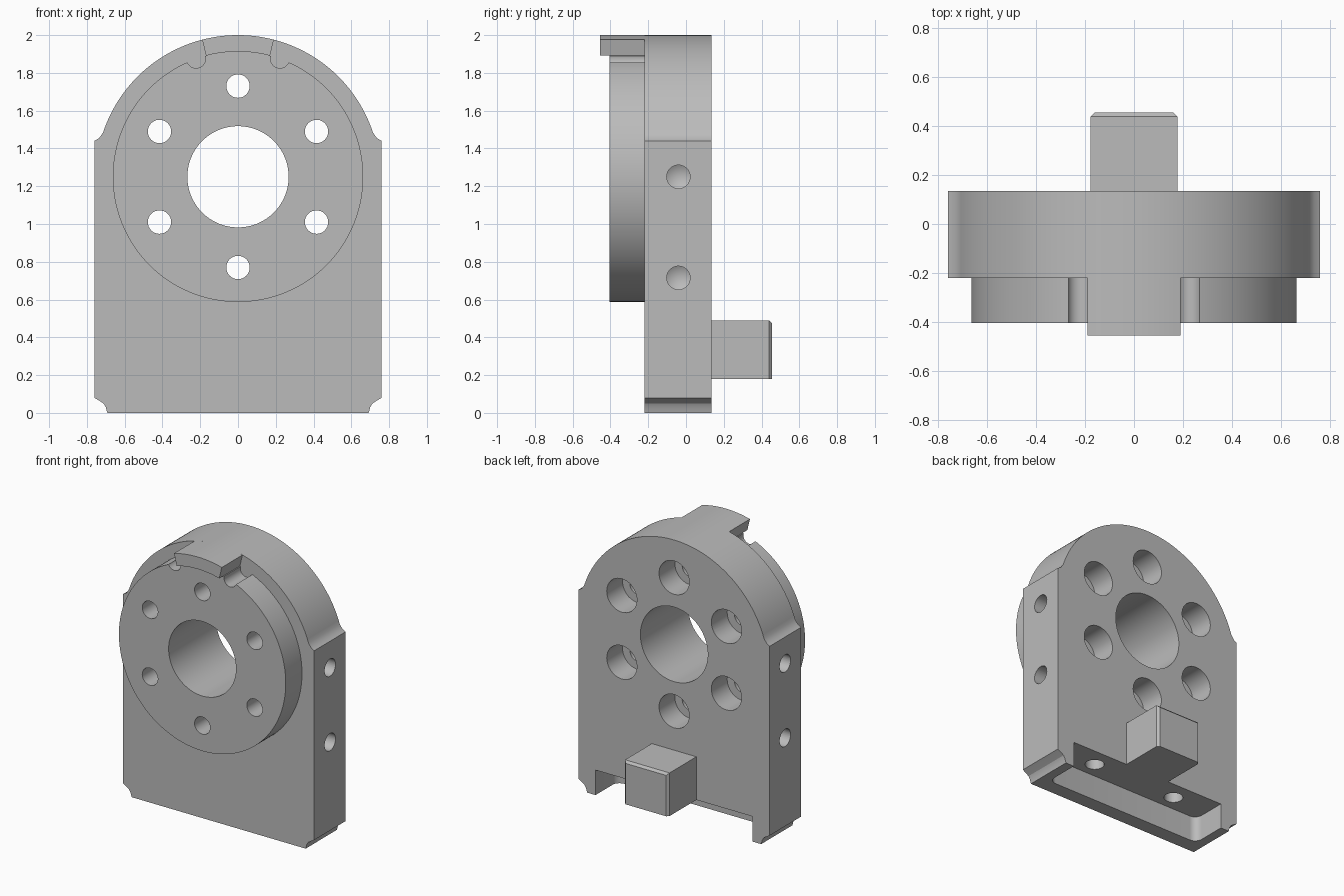
import bpy, bmesh
from math import sin, cos, pi, radians, atan2
from mathutils import Vector, Matrix

cube = bpy.data.objects.get("Cube")
if cube:
    bpy.data.objects.remove(cube)

steel = bpy.data.materials.new("plain grey")
steel.use_nodes = True
GREY = (0.5, 0.5, 0.5, 1)
steel.diffuse_color = GREY
steel.node_tree.nodes["Principled BSDF"].inputs["Base Color"].default_value = GREY

FRONT, BACK, BOSS_FRONT, TAB_FRONT, KEY_END = -0.22, 0.135, -0.405, -0.455, 0.455
HUB = 1.25          # height of the bore centre
BOSS_R, DOME_R = 0.663, 0.752
HOLE_R = 0.062


def finish(name, bm):
    bmesh.ops.recalc_face_normals(bm, faces=bm.faces)
    mesh = bpy.data.meshes.new(name)
    bm.to_mesh(mesh)
    bm.free()
    mesh.materials.append(steel)
    ob = bpy.data.objects.new(name, mesh)
    bpy.context.collection.objects.link(ob)
    return ob


def arc(r, a0, a1, n, cx=0, cz=HUB):
    """Points on an arc in the x-z plane, angles in radians."""
    return [(cx + r * cos(a0 + (a1 - a0) * i / n), cz + r * sin(a0 + (a1 - a0) * i / n))
            for i in range(n + 1)]


def prism(name, outline, y0, y1):
    """Extrude an x-z outline along y."""
    bm = bmesh.new()
    face = bm.faces.new([bm.verts.new((x, y0, z)) for x, z in outline])
    ext = bmesh.ops.extrude_face_region(bm, geom=[face])["geom"]
    bmesh.ops.translate(bm, vec=(0, y1 - y0, 0),
                        verts=[v for v in ext if isinstance(v, bmesh.types.BMVert)])
    return finish(name, bm)


def disc(name, r, y0, y1, cx=0, cz=HUB, n=48):
    return prism(name, arc(r, 0, 2 * pi, n, cx, cz)[:-1], y0, y1)


def block(name, lo, hi, pick, width, segments):
    """Box with the edges chosen by pick(midpoint, direction) bevelled."""
    lo, hi = Vector(lo), Vector(hi)
    bm = bmesh.new()
    bmesh.ops.create_cube(bm, size=1)
    for v in bm.verts:
        v.co = Vector([(a + b) / 2 + c * (b - a) for a, b, c in zip(lo, hi, v.co)])
    edges = []
    for e in bm.edges:
        a, b = e.verts[0].co, e.verts[1].co
        if pick((a + b) / 2, (b - a).normalized()):
            edges.append(e)
    bmesh.ops.bevel(bm, geom=edges, offset=width, segments=segments,
                    profile=0.5, affect='EDGES')
    return finish(name, bm)


def drill(start, direction, depth):
    """Blind hole cutter with a conical tip."""
    bm = bmesh.new()
    for h in (-0.05, depth):
        bmesh.ops.create_circle(bm, segments=32, radius=HOLE_R,
                                matrix=Matrix.Translation((0, 0, h)))
    bm.verts.new((0, 0, depth + 0.036))
    bmesh.ops.convex_hull(bm, input=bm.verts)
    turn = Vector((0, 0, 1)).rotation_difference(Vector(direction)).to_matrix().to_4x4()
    bmesh.ops.transform(bm, matrix=Matrix.Translation(start) @ turn, verts=bm.verts)
    return finish("drill_cutter", bm)


def cut(target, cutters):
    bpy.context.view_layer.objects.active = target
    for c in cutters:
        mod = target.modifiers.new("cut", 'BOOLEAN')
        mod.operation, mod.solver, mod.object = 'DIFFERENCE', 'EXACT', c
        bpy.ops.object.modifier_apply(modifier=mod.name)


# Domed plate with notched corners
right_side = [(0.692, 0), (0.70, 0.03), (0.712, 0.05), (0.732, 0.063), (0.76, 0.08),
              (0.76, 1.44), (0.735, 1.455)]
a0 = atan2(0.235, 0.716)
dome = arc(DOME_R, a0, pi - a0, 72)
dome = [(x, HUB + (z - HUB) * (2 - HUB) / DOME_R) for x, z in dome]
plate = prism("plate", right_side + dome + [(-x, z) for x, z in reversed(right_side)],
              FRONT, BACK)

# Round boss on the front
boss = disc("round_boss", BOSS_R, BOSS_FRONT, FRONT, n=128)

# Locating tab above the boss
t0, t1 = atan2(0.727, 0.19), atan2(0.641, 0.169)
outer = arc(2 - HUB, t0, pi - t0, 16)
inner = arc(BOSS_R, pi - t1, t1, 16)
tab = prism("top_tab", outer + inner, TAB_FRONT, FRONT)

# Key block on the back, chamfered at its free end except underneath
key = block("rear_key", (-0.177, BACK, 0.18), (0.177, KEY_END, 0.49),
            lambda m, d: m.y > KEY_END - 0.01 and m.z > 0.2, 0.016, 1)

# Through holes shared by plate and boss
through = [disc("bore_cutter", 0.268, -1, 1, n=96)]
counterbores = []
for i in range(6):
    a = radians(30 + 60 * i)
    x, z = 0.48 * cos(a), HUB + 0.48 * sin(a)
    through.append(disc("bolt_cutter", HOLE_R, -1, 1, x, z, 32))
    counterbores.append(disc("counterbore_cutter", 0.12, BACK - 0.18, 1, x, z, 40))

# Relief grooves beside the tab
reliefs = [disc("relief_cutter", 0.05, -1, 1, s * 0.222, 1.875, 32) for s in (-1, 1)]

# Recess under the back, side holes and recess holes
recess = block("recess_cutter", (-0.625, -0.115, -0.2), (0.625, 0.5, 0.18),
               lambda m, d: abs(d.z) > 0.9 and m.y < 0, 0.055, 8)
blind = [drill((s * 0.76, -0.04, z), (-s, 0, 0), 0.25) for s in (-1, 1) for z in (0.715, HUB)]
blind += [drill((s * 0.335, 0, 0.18), (0, 0, 1), 0.25) for s in (-1, 1)]

cut(plate, through + counterbores + [recess] + blind)
cut(boss, through + reliefs)
for c in through + counterbores + reliefs + [recess] + blind:
    bpy.data.objects.remove(c)

# Smooth curved walls, keep edges crisp
for ob in (plate, boss, tab, key):
    bpy.ops.object.select_all(action='DESELECT')
    ob.select_set(True)
    bpy.context.view_layer.objects.active = ob
    bpy.ops.object.shade_smooth_by_angle(angle=radians(25))
